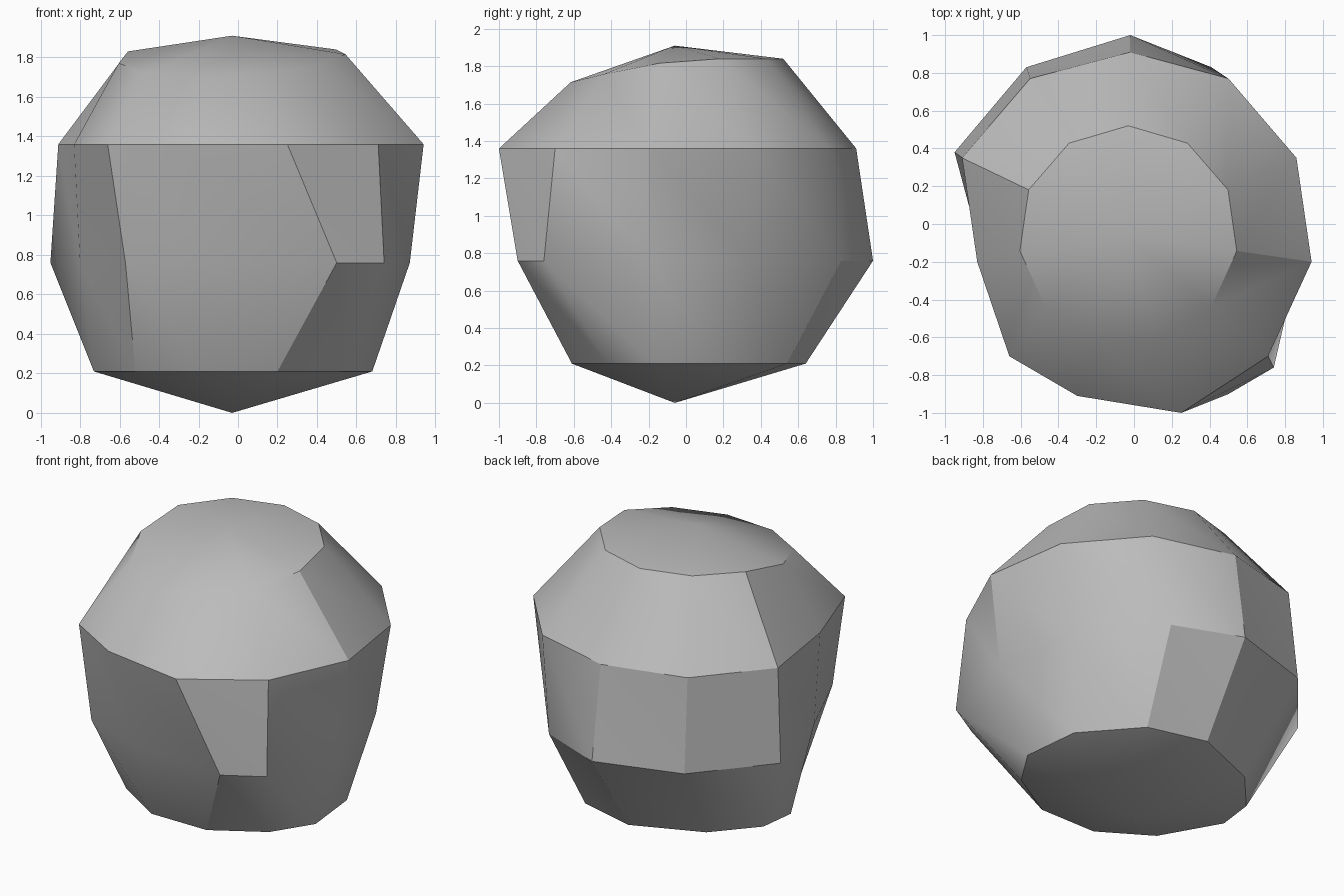
import bpy, bmesh, math

# Remove the default cube
default_cube = bpy.data.objects.get("Cube")
if default_cube:
    bpy.data.objects.remove(default_cube, do_unlink=True)

SIDES = 11
CENTRE = (-0.03, -0.06)

# Stone colour
stone = bpy.data.materials.new("stone grey")
stone.use_nodes = True
colour = (0.5, 0.5, 0.5, 1)
stone.diffuse_color = colour
stone.node_tree.nodes["Principled BSDF"].inputs["Base Color"].default_value = colour
stone.node_tree.nodes["Principled BSDF"].inputs["Roughness"].default_value = 0.8

# Uneven outlines of the boulder, counter-clockwise from the back
base = [(-.03, .64), (-.47, .46), (-.7, .2), (-.73, -.04), (-.52, -.41), (-.2, -.61),
        (.2, -.61), (.52, -.42), (.68, -.17), (.64, .21), (.35, .54)]
belly = [(-.02, 1), (-.57, .83), (-.95, .38), (-.8, -.18), (-.57, -.7), (-.1, -.87),
         (.5, -.9), (.74, -.76), (.87, -.2), (.76, .34), (.41, .83)]
shoulder = [(-.02, .91), (-.55, .77), (-.91, .35), (-.83, -.2), (-.66, -.7), (-.3, -.91),
            (.25, -1), (.71, -.7), (.94, -.2), (.86, .35), (.5, .77)]


def crown_ring(radius):
    """Regular ring that slopes down towards the front."""
    points = []
    for i in range(SIDES):
        angle = math.pi / 2 + math.tau * i / SIDES
        x = CENTRE[0] + radius * math.cos(angle)
        y = CENTRE[1] + radius * math.sin(angle)
        points.append((x, y, min(1.84, 1.82 + .18 * y + .04 * x)))
    return points


def level_ring(outline, height):
    return [(x, y, height) for x, y in outline]


bm = bmesh.new()
layers = [level_ring(base, .21), level_ring(belly, .76),
          level_ring(shoulder, 1.36), crown_ring(.58)]
rings = [[bm.verts.new(point) for point in layer] for layer in layers]
bottom = bm.verts.new((*CENTRE, 0))
top = bm.verts.new((*CENTRE, 1.91))

# Skin the rings with triangles and close both ends
for i in range(SIDES):
    j = (i + 1) % SIDES
    bm.faces.new((bottom, rings[0][j], rings[0][i]))
    bm.faces.new((top, rings[-1][i], rings[-1][j]))
    for lower, upper in zip(rings, rings[1:]):
        bm.faces.new((lower[i], lower[j], upper[i]))
        bm.faces.new((lower[j], upper[j], upper[i]))
bmesh.ops.recalc_face_normals(bm, faces=bm.faces)

mesh = bpy.data.meshes.new("boulder")
bm.to_mesh(mesh)
bm.free()
mesh.materials.append(stone)
boulder = bpy.data.objects.new("boulder", mesh)
bpy.context.collection.objects.link(boulder)

# Soft facets with crisp ridges
bpy.ops.object.select_all(action="DESELECT")
boulder.select_set(True)
bpy.context.view_layer.objects.active = boulder
bpy.ops.object.shade_smooth_by_angle(angle=math.radians(30))
